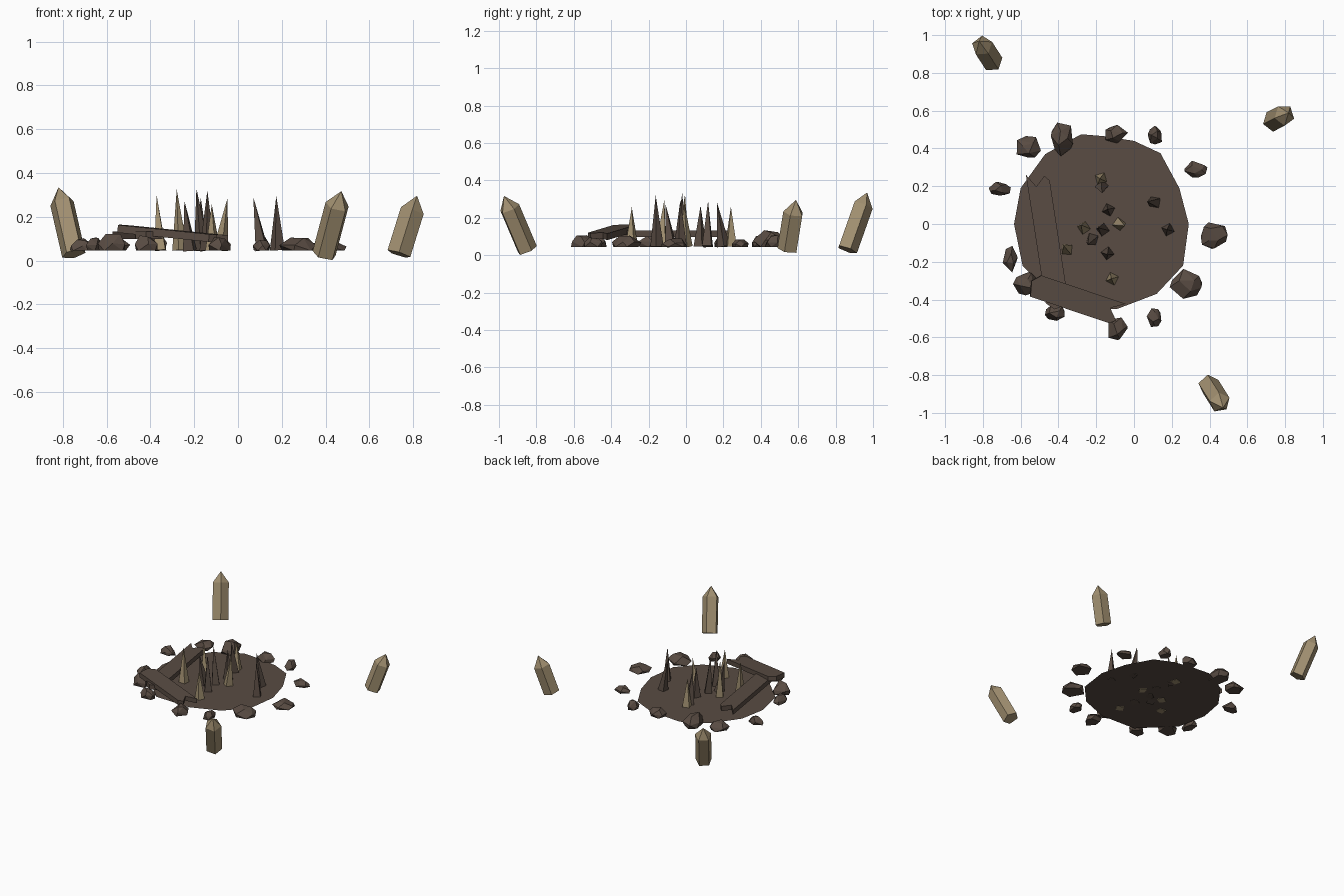
import bpy, bmesh, math, random
from mathutils import Vector, Matrix

if "Cube" in bpy.data.objects:
    bpy.data.objects.remove(bpy.data.objects["Cube"])

random.seed(7)


def material(name, rgb):
    m = bpy.data.materials.new(name)
    m.diffuse_color = (*rgb, 1)
    m.use_nodes = True
    m.node_tree.nodes["Principled BSDF"].inputs["Base Color"].default_value = m.diffuse_color
    return m


EARTH = material("dark earth brown", (0.10, 0.072, 0.056))
WOOD = material("pale wood", (0.36, 0.28, 0.165))


def finish(name, bm, mat):
    bmesh.ops.recalc_face_normals(bm, faces=bm.faces)
    me = bpy.data.meshes.new(name)
    bm.to_mesh(me)
    bm.free()
    me.materials.append(mat)
    ob = bpy.data.objects.new(name, me)
    bpy.context.collection.objects.link(ob)
    return ob


def pointed(name, base, tip, r, sides, mat, head=None, turn=0.0):
    """Pointed post from base to tip; head = length of the sharpened end."""
    base, tip = Vector(base), Vector(tip)
    d = tip - base
    mtx = Matrix.Translation(base) @ d.to_track_quat('Z', 'Y').to_matrix().to_4x4()
    bm = bmesh.new()

    def ring(z):
        return [bm.verts.new((r * math.cos(turn + i * math.tau / sides),
                              r * math.sin(turn + i * math.tau / sides), z)) for i in range(sides)]
    low = ring(0)
    bm.faces.new(low[::-1])
    if head:
        top = ring(d.length - head)
        for i in range(sides):
            j = (i + 1) % sides
            bm.faces.new((low[i], low[j], top[j], top[i]))
        low = top
    apex = bm.verts.new((0, 0, d.length))
    for i in range(sides):
        bm.faces.new((low[i], low[(i + 1) % sides], apex))
    bm.transform(mtx)
    return finish(name, bm, mat)


def plank(name, start, end, width, thick):
    """Board with a splintered far end."""
    start, end = Vector(start), Vector(end)
    d = end - start
    L, w = d.length, width / 2
    outline = [(0, -w), (L - 0.03, -w), (L, -w * 0.6), (L - 0.05, w * 0.25),
               (L + 0.02, w), (0.02, w), (-0.02, w * 0.3)]
    bm = bmesh.new()
    f = bm.faces.new([bm.verts.new((x, y, -thick / 2)) for x, y in outline])
    ext = bmesh.ops.extrude_face_region(bm, geom=[f])
    bmesh.ops.translate(bm, vec=(0, 0, thick),
                        verts=[v for v in ext["geom"] if isinstance(v, bmesh.types.BMVert)])
    bm.transform(Matrix.Translation(start) @ d.to_track_quat('X', 'Z').to_matrix().to_4x4())
    return finish(name, bm, EARTH)


def rock(name, x, y, w, h, height):
    """Faceted stone: hull of a jittered wide ring and a smaller top."""
    bm = bmesh.new()
    turn = random.uniform(0, math.tau)
    for n, scale, z in ((5, 1.0, 0.0), (5, 1.05, 0.45), (3, 0.55, 1.0)):
        for i in range(n):
            a = turn + z + (i + random.uniform(-0.25, 0.25)) * math.tau / n
            s = scale * random.uniform(0.8, 1.05)
            bm.verts.new((x + w / 2 * s * math.cos(a), y + h / 2 * s * math.sin(a),
                          0.045 + height * z * random.uniform(0.8, 1.05)))
    res = bmesh.ops.convex_hull(bm, input=bm.verts)
    inner = {g for g in res["geom_interior"] if isinstance(g, bmesh.types.BMVert)}
    bmesh.ops.delete(bm, geom=list(inner), context='VERTS')
    return finish(name, bm, EARTH)


# pit floor: flat uneven disc
floor = [(-.28, .475), (-.16, .465), (0, .44), (.14, .375), (.24, .19), (.29, 0), (.26, -.22),
         (.12, -.37), (-.09, -.45), (-.37, -.44), (-.59, -.22), (-.635, 0), (-.60, .19), (-.47, .37)]
bm = bmesh.new()
bm.faces.new([bm.verts.new((x, y, 0.05)) for x, y in reversed(floor)])
finish("pit_floor", bm, EARTH)

# three leaning marker stakes
for i, (b, t) in enumerate([((-.75, .86, .03), (-.82, .968, .335)),
                            ((.735, .545, .03), (.818, .588, .296)),
                            ((.395, -.85, .027), (.472, -.973, .317))]):
    pointed(f"marker_stake_{i + 1}", b, t, 0.057, 5, WOOD, head=0.075, turn=0.4 + i)

# spikes: base x, y, tip x, y, z, pale or dark
spikes = [(-.355, -.135, -.372, -.115, .30, 1), (-.265, -.02, -.28, -.005, .325, 1),
          (-.22, -.08, -.245, -.11, .275, 0), (-.165, -.03, -.19, -.02, .33, 0),
          (-.135, .075, -.14, .078, .265, 0), (-.14, -.155, -.14, -.162, .32, 0),
          (-.08, 0, -.048, -.01, .285, 1), (-.175, .24, -.18, .24, .26, 1),
          (-.17, .20, -.17, .165, .285, 0), (.11, .115, .07, .118, .29, 0),
          (.18, -.03, .175, -.03, .295, 0), (-.115, -.29, -.12, -.29, .257, 1)]
for i, (x, y, tx, ty, tz, pale) in enumerate(spikes):
    pointed(f"spike_{i + 1}", (x, y, .047), (tx, ty, tz), 0.036, 4,
            WOOD if pale else EARTH, turn=i * 0.6)

# two broken planks
plank("long_plank", (-.405, -.43, .115), (-.51, .25, .115), 0.12, 0.035)
plank("short_plank", (-.53, -.325, .145), (-.085, -.475, .10), 0.125, 0.035)

# ring of rocks: x, y, width, depth, height
rocks = [(-.555, .405, .14, .13, .06), (-.38, .455, .12, .18, .085), (-.10, .475, .14, .095, .06),
         (.11, .47, .085, .11, .06), (.33, .29, .12, .095, .04), (.42, -.06, .15, .16, .045),
         (.28, -.32, .18, .16, .06), (.11, -.495, .085, .11, .055), (-.09, -.555, .11, .13, .06),
         (-.42, -.47, .12, .10, .07), (-.57, -.32, .15, .13, .08), (-.655, -.185, .08, .14, .06),
         (-.71, .185, .12, .08, .055)]
for i, r in enumerate(rocks):
    rock(f"rock_{i + 1}", *r)
